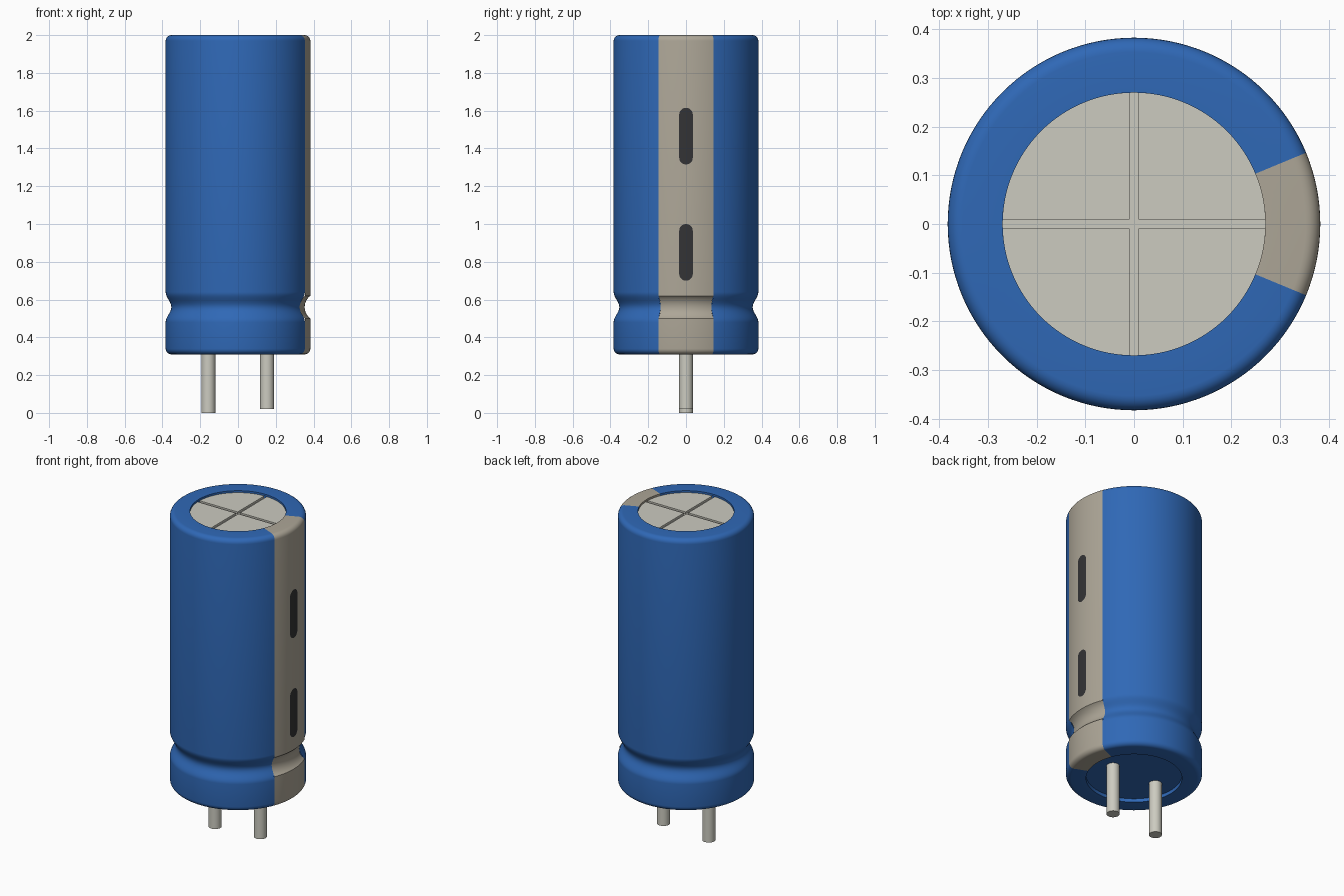
import bpy, bmesh, math
from math import sin, cos, pi, radians

if "Cube" in bpy.data.objects:
    bpy.data.objects.remove(bpy.data.objects["Cube"], do_unlink=True)

R, RIM = 0.383, 0.27            # can radius, opening radius
BOTTOM, TOP = 0.31, 2.0
FILLET = 0.03
GROOVE_Z, GROOVE_DEPTH = 0.56, 0.03
TOP_PANEL, BOTTOM_PANEL = TOP - 0.012, BOTTOM + 0.022


def material(name, rgb):
    lin = [((c / 255 + 0.055) / 1.055) ** 2.4 for c in rgb] + [1.0]
    m = bpy.data.materials.new(name)
    m.use_nodes = True
    m.diffuse_color = lin
    m.node_tree.nodes["Principled BSDF"].inputs["Base Color"].default_value = lin
    return m


BLUE = material("blue sleeve", (47, 104, 182))
BEIGE = material("beige stripe", (173, 166, 151))
METAL = material("pale metal", (204, 203, 192))
DARK = material("dark print", (51, 51, 53))


def make_object(name, bm, mat):
    mesh = bpy.data.meshes.new(name)
    bm.to_mesh(mesh)
    bm.free()
    mesh.materials.append(mat)
    mesh.shade_smooth()
    mesh.set_sharp_from_angle(angle=radians(32))
    ob = bpy.data.objects.new(name, mesh)
    bpy.context.collection.objects.link(ob)
    return ob


def sweep(name, profile, start, end, steps, mat):
    """Turn an (r, z) profile about z between two angles."""
    bm = bmesh.new()
    rows = []
    for i in range(steps + 1):
        a = start + (end - start) * i / steps
        rows.append([bm.verts.new((r * cos(a), r * sin(a), z)) for r, z in profile])
    for p, q in zip(rows, rows[1:]):
        for j in range(len(profile) - 1):
            bm.faces.new((p[j], q[j], q[j + 1], p[j + 1]))
    return make_object(name, bm, mat)


def prism(name, outline, z0, z1, mat):
    """Extrude a counter-clockwise xy outline from z0 to z1."""
    bm = bmesh.new()
    low = [bm.verts.new((x, y, z0)) for x, y in outline]
    high = [bm.verts.new((x, y, z1)) for x, y in outline]
    bm.faces.new(low[::-1])
    bm.faces.new(high)
    n = len(outline)
    for i in range(n):
        k = (i + 1) % n
        bm.faces.new((low[i], low[k], high[k], high[i]))
    return make_object(name, bm, mat)


def circle(r, n, cx=0.0):
    return [(cx + r * cos(2 * pi * i / n), r * sin(2 * pi * i / n)) for i in range(n)]


def can_profile(groove):
    """Can wall from the bottom opening, round the outside, to the top opening."""
    c = R - FILLET
    arc = [pi / 2 * i / 6 for i in range(7)]
    return ([(RIM, BOTTOM_PANEL), (RIM, BOTTOM)]
            + [(c + FILLET * sin(a), BOTTOM + FILLET - FILLET * cos(a)) for a in arc]
            + groove
            + [(c + FILLET * cos(a), TOP - FILLET + FILLET * sin(a)) for a in arc]
            + [(RIM, TOP), (RIM, TOP_PANEL)])


# Crimp groove: soft on the sleeve, crisp-edged on the stripe
soft = [(R - GROOVE_DEPTH * cos(pi / 2 * t) ** 2, GROOVE_Z + 0.08 * t)
        for t in [i / 10 for i in range(-10, 11)]]
half = 0.06
gr = (half ** 2 + GROOVE_DEPTH ** 2) / (2 * GROOVE_DEPTH)
span = math.asin(half / gr)
crisp = [(R - GROOVE_DEPTH + gr - gr * cos(span * i / 8), GROOVE_Z + gr * sin(span * i / 8))
         for i in range(-8, 9)]

# Can: sleeve and polarity stripe
edge = radians(22.5)
sweep("sleeve", can_profile(soft), edge, 2 * pi - edge, 112, BLUE)
sweep("polarity_stripe", can_profile(crisp), -edge, edge, 16, BEIGE)

# End panels, with the top scored by a cross between four quadrants
prism("bottom_panel", circle(RIM, 128), BOTTOM_PANEL, BOTTOM_PANEL + 0.02, BLUE)
prism("top_panel_base", circle(RIM, 128), TOP_PANEL - 0.04, TOP_PANEL - 0.012, METAL)
gap = 0.009
a0 = math.asin(gap / RIM)
for k in range(4):
    pts = [(gap, gap)]
    for i in range(33):
        a = a0 + (pi / 2 - 2 * a0) * i / 32
        pts.append((RIM * cos(a), RIM * sin(a)))
    t = k * pi / 2
    turned = [(x * cos(t) - y * sin(t), x * sin(t) + y * cos(t)) for x, y in pts]
    prism(f"top_panel_quadrant_{k + 1}", turned, TOP_PANEL - 0.02, TOP_PANEL, METAL)


def minus_mark(name, z0, z1, w=0.036):
    """Capsule-shaped print that follows the curve of the can."""
    bm = bmesh.new()
    rm = R + 0.0015
    rows = []
    for i in range(17):
        y = -w * cos(pi * i / 16)
        rise = math.sqrt(max(w * w - y * y, 0))
        a = y / rm
        rows.append([bm.verts.new((rm * cos(a), rm * sin(a), z))
                     for z in (z0 + w - rise, z1 - w + rise)])
    for p, q in zip(rows, rows[1:]):
        bm.faces.new((p[0], q[0], q[1], p[1]))
    return make_object(name, bm, DARK)


minus_mark("lower_minus_mark", 0.70, 1.0)
minus_mark("upper_minus_mark", 1.315, 1.615)

# Wire leads
prism("long_lead", circle(0.037, 32, -0.157), 0.0, BOTTOM_PANEL + 0.01, METAL)
prism("short_lead", circle(0.037, 32, 0.154), 0.02, BOTTOM_PANEL + 0.01, METAL)
